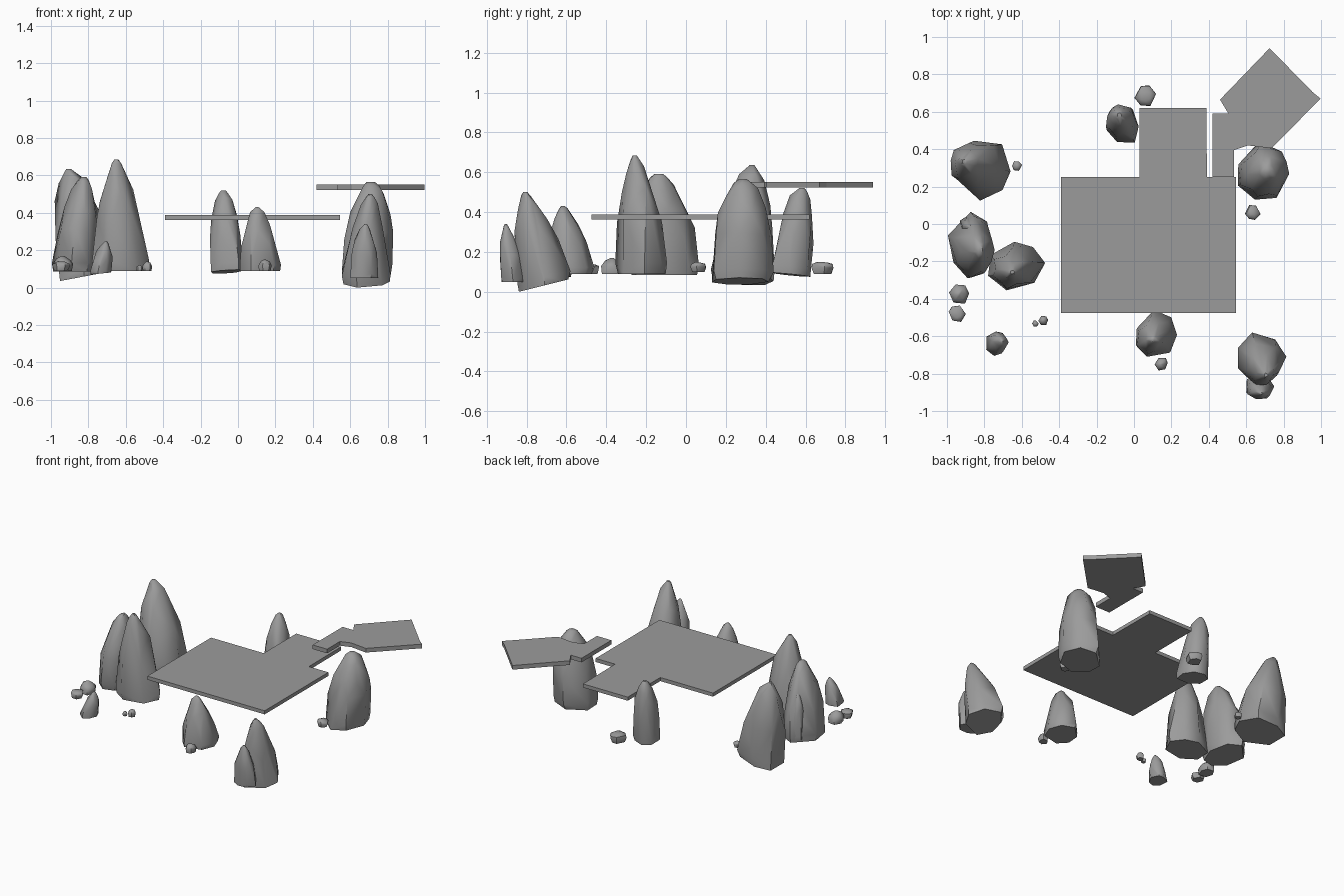
import bpy, bmesh, math, random

if "Cube" in bpy.data.objects:
    bpy.data.objects.remove(bpy.data.objects["Cube"])

grey = bpy.data.materials.new("dark_grey_stone")
grey.diffuse_color = (.33, .33, .33, 1)
grey.use_nodes = True
grey.node_tree.nodes["Principled BSDF"].inputs["Base Color"].default_value = grey.diffuse_color


def finish(name, bm, smooth):
    mesh = bpy.data.meshes.new(name)
    bm.to_mesh(mesh)
    bm.free()
    mesh.materials.append(grey)
    ob = bpy.data.objects.new(name, mesh)
    bpy.context.collection.objects.link(ob)
    if smooth:
        bpy.ops.object.select_all(action='DESELECT')
        ob.select_set(True)
        bpy.context.view_layer.objects.active = ob
        bpy.ops.object.shade_smooth_by_angle(angle=math.radians(48))
    return ob


def slab(name, outline, z0, z1):
    bm = bmesh.new()
    face = bm.faces.new([bm.verts.new((x, y, z0)) for x, y in outline])
    res = bmesh.ops.extrude_face_region(bm, geom=[face])
    for v in res['geom']:
        if isinstance(v, bmesh.types.BMVert):
            v.co.z = z1
    bm.faces.ensure_lookup_table()
    bmesh.ops.recalc_face_normals(bm, faces=bm.faces)
    return finish(name, bm, False)


def fit(value, lo, hi, a, b):
    return a + (value - lo) / (hi - lo) * (b - a)


# Faceted tapering stone, fitted to its footprint and height, tip leaning to a point
def rock(name, xr, yr, zr, tip, power=1.6, slope=(0, 0), seed=1, sides=7,
         levels=(0, .09, .42, .66, .85, .95, .985), foot=.95):
    rng = random.Random(seed)
    cx, cy = sum(xr) / 2, sum(yr) / 2
    hx, hy = (xr[1] - xr[0]) / 2, (yr[1] - yr[0]) / 2
    height = zr[1] - zr[0]
    q = .7 if power < 2 else .6
    spokes = [((i + rng.uniform(-.2, .2)) * math.tau / sides, rng.uniform(.9, 1.06))
              for i in range(sides)]
    bm = bmesh.new()
    for n, t in enumerate(levels):
        r = foot if t == 0 else (1 - t ** power) ** q
        lean = max(0, t - .1) / .9
        turn = math.pi / sides if n in (3, 4) else 0
        for a, s in spokes:
            k = r * s * rng.uniform(.93, 1.06)
            x = cx + (tip[0] - cx) * lean + hx * k * math.cos(a + turn)
            y = cy + (tip[1] - cy) * lean + hy * k * math.sin(a + turn)
            z = zr[0] + height * (t + (rng.uniform(-.06, .06) if 1 < n < 5 else 0))
            z += (slope[0] * (x - cx) + slope[1] * (y - cy)) * (1 - t)
            bm.verts.new((x, y, z))
    res = bmesh.ops.convex_hull(bm, input=bm.verts)
    bmesh.ops.delete(bm, geom=list({g for g in res['geom_interior']
                                    if isinstance(g, bmesh.types.BMVert)}), context='VERTS')
    spans = [(min(v.co[i] for v in bm.verts), max(v.co[i] for v in bm.verts)) for i in range(3)]
    for v in bm.verts:
        for i, (a, b) in enumerate((xr, yr, zr)):
            v.co[i] = fit(v.co[i], *spans[i], a, b)
    bmesh.ops.dissolve_limit(bm, angle_limit=math.radians(5), verts=bm.verts, edges=bm.edges)
    bmesh.ops.recalc_face_normals(bm, faces=bm.faces)
    return finish(name, bm, True)


# Platforms
slab("lower_platform", [(-.39, -.475), (.545, -.475), (.545, .25), (.39, .25),
                        (.387, .62), (.03, .62), (.03, .25), (-.39, .25)], .362, .388)
slab("upper_platform", [(.42, .25), (.535, .25), (.535, .395), (.61, .42), (.735, .405),
                        (.998, .67), (.955, .705), (.725, .94), (.46, .665),
                        (.505, .59), (.42, .59)], .522, .552)

# Tall stones
rock("back_left_stone", (-.98, -.66), (.125, .445), (.035, .635), (-.91, .32), 1.8, (.2, 0), 3)
rock("left_stone", (-.995, -.745), (-.29, .065), (.085, .59), (-.83, -.13), 2.2, (0, 0), 4)
rock("left_side_stone", (-.93, -.81), (-.07, .04), (.1, .41), (-.87, -.02), 2, (0, 0), 5)
rock("inner_left_stone", (-.78, -.475), (-.355, -.095), (.09, .685), (-.645, -.26), 1.6, (0, 0), 6)
rock("back_stone", (-.15, .025), (.435, .64), (.075, .52), (-.08, .59), 2.4, (.05, -.1), 7)
rock("back_right_stone", (.555, .83), (.13, .44), (.035, .565), (.72, .29), 2.6, (.15, 0), 8)
rock("front_stone", (.01, .23), (-.71, -.46), (.09, .43), (.11, -.61), 1.6, (0, 0), 9)
rock("front_right_stone", (.555, .815), (-.86, -.58), (0, .5), (.71, -.82), 1.7, (0, .25), 10)
rock("front_right_small_stone", (.6, .75), (-.935, -.80), (.05, .34), (.685, -.905), 1.8, (0, 0), 11)
rock("front_left_stone", (-.79, -.67), (-.705, -.575), (.07, .25), (-.70, -.63), 1.8, (.1, 0), 12)

# Pebbles: centre, half width, bottom, top, taper power (high = flat topped)
low = (0, .5, .8, .98)
pebbles = [(.06, .685, .058, .09, .15, 20), (.635, .062, .042, .1, .15, 8),
           (.145, -.75, .035, .09, .15, 3), (-.625, .31, .027, .09, .13, 4),
           (-.935, -.375, .054, .09, .17, 2.5), (-.945, -.48, .046, .09, .14, 20),
           (-.485, -.515, .026, .09, .14, 3), (-.527, -.532, .018, .09, .12, 3)]
for i, (x, y, r, z0, z1, p) in enumerate(pebbles):
    rock(f"pebble_{i + 1}", (x - r, x + r), (y - r * .95, y + r * .95), (z0, z1), (x, y), p,
         (0, 0), 20 + i, 6, low, .8)
